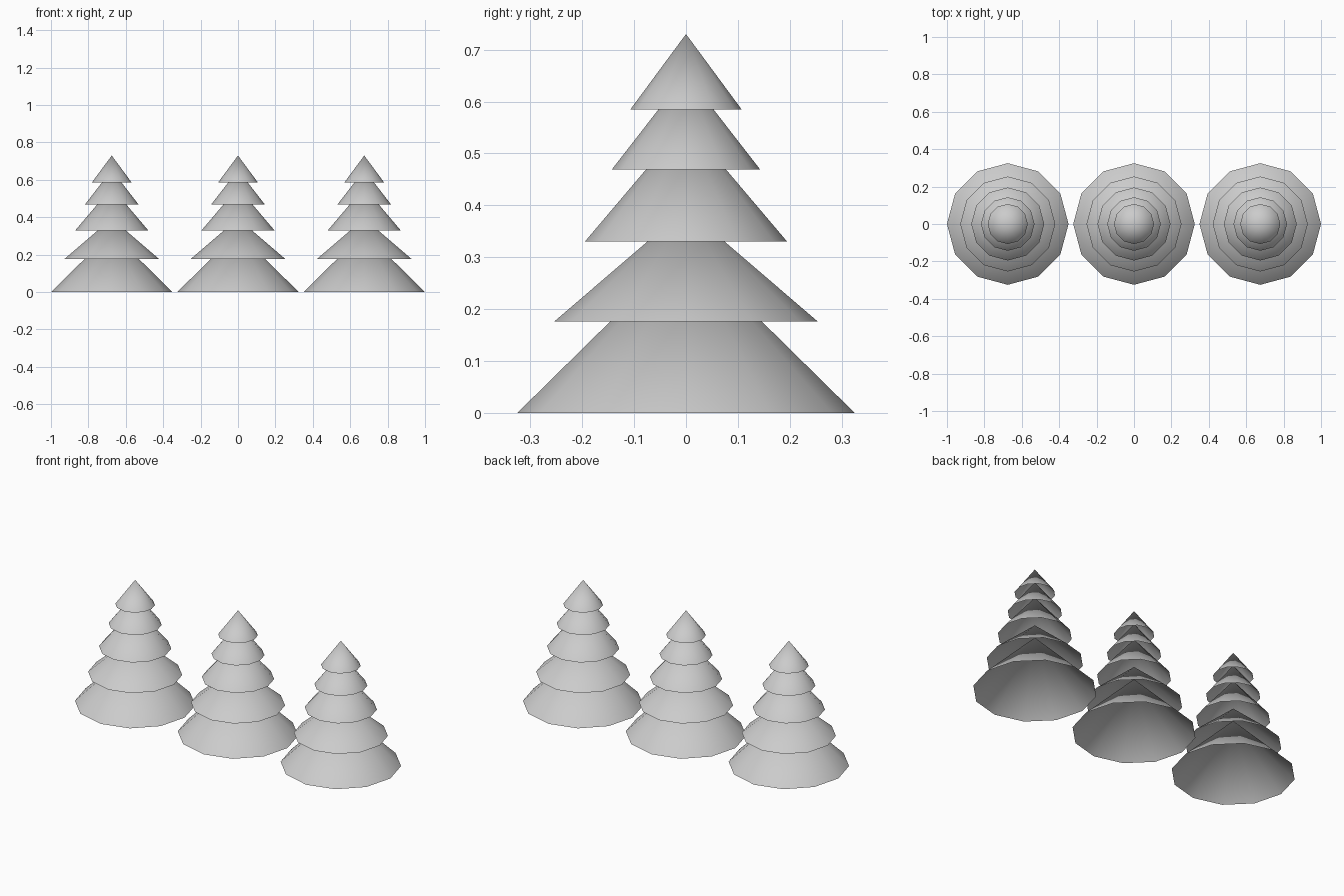
import bpy, bmesh
from mathutils import Matrix

if "Cube" in bpy.data.objects:
    bpy.data.objects.remove(bpy.data.objects["Cube"])

SIDES = 12
# rim radius, rim height, tip height of each hollow branch layer
LAYERS = [
    (0.325, 0.0, 0.32),
    (0.254, 0.176, 0.394),
    (0.195, 0.33, 0.56),
    (0.143, 0.469, 0.653),
    (0.107, 0.585, 0.73),
]


def add_layer(bm, radius, base, tip):
    """Open-bottomed cone standing on its rim."""
    bmesh.ops.create_cone(
        bm, cap_ends=False, segments=SIDES, radius1=radius, radius2=0.0,
        depth=tip - base, matrix=Matrix.Translation((0, 0, (base + tip) / 2)))


# one tree: stacked branch cones
bm = bmesh.new()
for layer in LAYERS:
    add_layer(bm, *layer)
bmesh.ops.remove_doubles(bm, verts=bm.verts, dist=0.0005)
for face in bm.faces:
    face.smooth = True
mesh = bpy.data.meshes.new("fir_tree")
bm.to_mesh(mesh)
bm.free()

# row of three identical trees
for name, x in (("left_tree", -0.675), ("middle_tree", 0.0), ("right_tree", 0.675)):
    tree = bpy.data.objects.new(name, mesh)
    tree.location.x = x
    bpy.context.collection.objects.link(tree)
